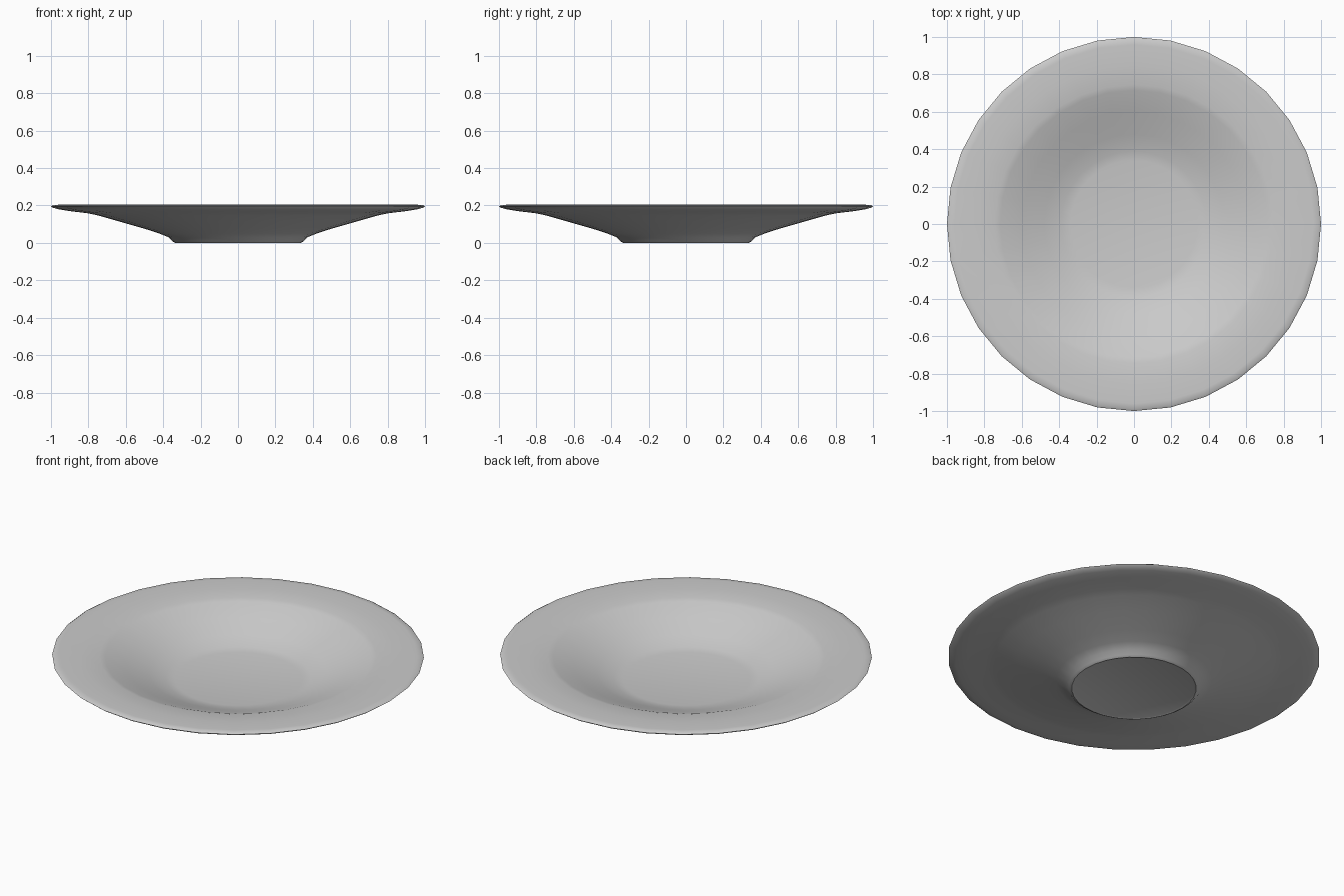
import bpy, bmesh, math

if "Cube" in bpy.data.objects:
    bpy.data.objects.remove(bpy.data.objects["Cube"])

SEGMENTS = 32
# Closed lathe profile (radius, height): underside, rim, then the inner well
PROFILE = [
    (0.0, 0.004), (0.325, 0.004), (0.335, 0.0), (0.35, 0.008), (0.37, 0.03),
    (0.42, 0.05), (0.50, 0.076), (0.64, 0.116), (0.75, 0.147), (0.80, 0.158),
    (0.90, 0.17), (0.96, 0.18), (0.99, 0.188), (1.0, 0.196), (0.99, 0.202),
    (0.96, 0.204), (0.85, 0.2), (0.745, 0.196), (0.715, 0.188), (0.60, 0.145),
    (0.48, 0.099), (0.39, 0.068), (0.34, 0.06), (0.0, 0.06),
]

# Plate body: spin the profile around z
bm = bmesh.new()
verts = [bm.verts.new((r, 0, z)) for r, z in PROFILE]
edges = [bm.edges.new(pair) for pair in zip(verts, verts[1:])]
bmesh.ops.spin(bm, geom=verts + edges, cent=(0, 0, 0), axis=(0, 0, 1),
               angle=math.tau, steps=SEGMENTS, use_duplicate=False)
bmesh.ops.remove_doubles(bm, verts=bm.verts, dist=0.0005)
bmesh.ops.recalc_face_normals(bm, faces=bm.faces)
mesh = bpy.data.meshes.new("plate")
bm.to_mesh(mesh)
bm.free()

plate = bpy.data.objects.new("plate", mesh)
bpy.context.collection.objects.link(plate)
bpy.context.view_layer.objects.active = plate
plate.select_set(True)
bpy.ops.object.shade_smooth_by_angle(angle=math.radians(40))
